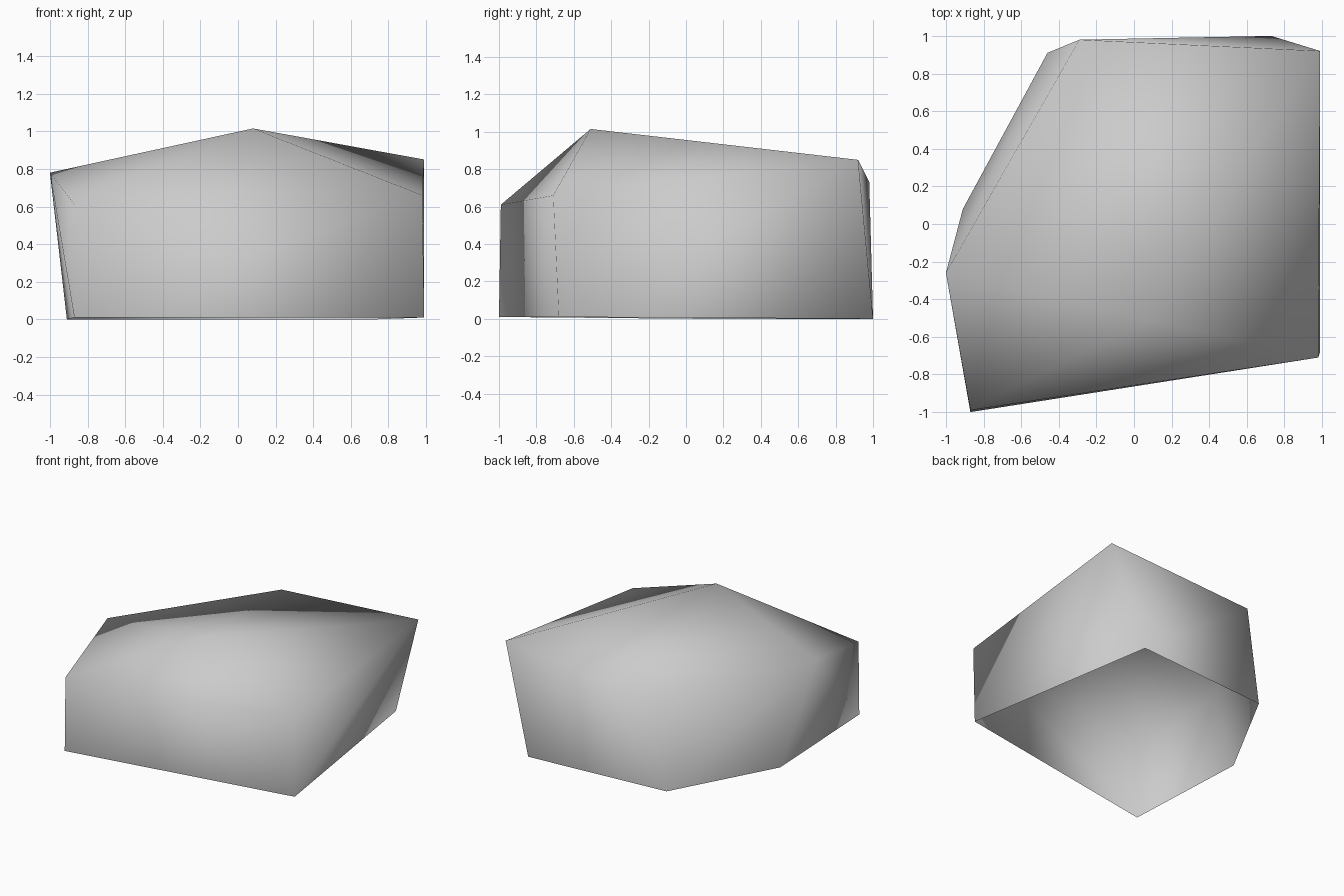
import bpy
import bmesh

# Remove the default cube only
cube = bpy.data.objects.get("Cube")
if cube:
    bpy.data.objects.remove(cube, do_unlink=True)

# Stone colour
stone = bpy.data.materials.new("stone_grey")
stone.use_nodes = True
grey = (0.6, 0.6, 0.6, 1.0)
stone.diffuse_color = grey
stone.node_tree.nodes["Principled BSDF"].inputs["Base Color"].default_value = grey

# Corners of the boulder: ground rim, shoulder ring and peak
rim = [(-0.87, -1.0, 0.01), (0.99, -0.68, 0.01), (0.73, 1.0, 0.0),
       (-0.46, 0.91, 0.0), (-0.91, 0.08, 0.0)]
shoulder = [(-0.87, -0.99, 0.61), (0.98, -0.71, 0.66), (0.99, 0.92, 0.85),
            (-0.29, 0.98, 0.73), (-1.0, -0.26, 0.78)]
peak = [(0.08, -0.51, 1.015)]

# Wrap the corners in a faceted hull
bm = bmesh.new()
for corner in rim + shoulder + peak:
    bm.verts.new(corner)
bmesh.ops.convex_hull(bm, input=bm.verts[:])

# Leave the underside open
underside = [f for f in bm.faces if all(v.co.z < 0.05 for v in f.verts)]
bmesh.ops.delete(bm, geom=underside, context='FACES')
bmesh.ops.recalc_face_normals(bm, faces=bm.faces[:])

# Soft shading across all the facets
for face in bm.faces:
    face.smooth = True

mesh = bpy.data.meshes.new("boulder")
bm.to_mesh(mesh)
bm.free()
mesh.materials.append(stone)
boulder = bpy.data.objects.new("boulder", mesh)
bpy.context.scene.collection.objects.link(boulder)
